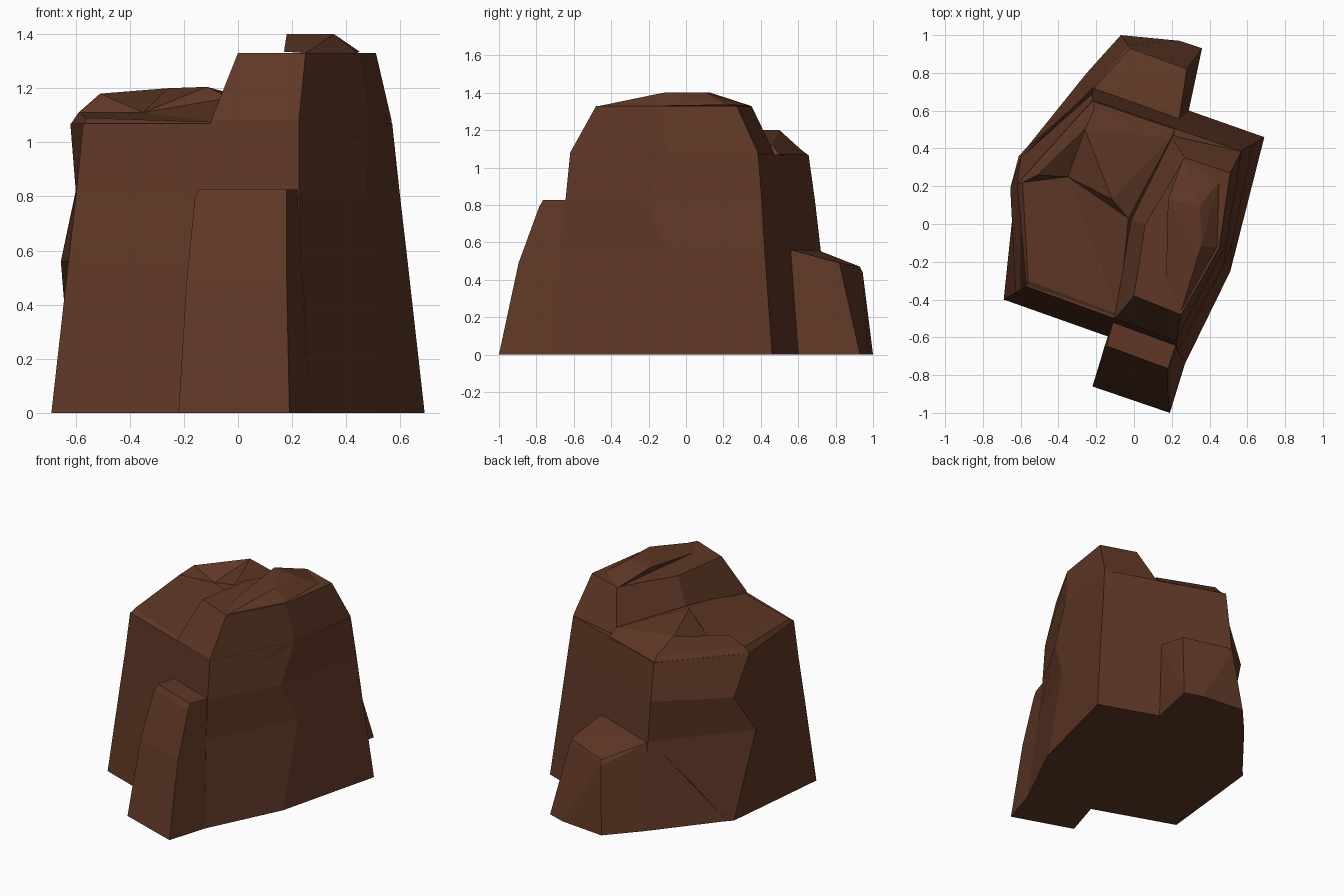
import bpy, bmesh

rock = bpy.data.materials.new("dark brown rock")
rock.diffuse_color = (0.115, 0.039, 0.019, 1)


def finish(bm, name):
    bmesh.ops.recalc_face_normals(bm, faces=bm.faces)
    me = bpy.data.meshes.new(name)
    bm.to_mesh(me)
    bm.free()
    me.materials.append(rock)
    ob = bpy.data.objects.new(name, me)
    bpy.context.collection.objects.link(ob)


def loft(name, rings):
    """rings: list of (z, [(x, y), ...]) joined from bottom to top, capped."""
    bm = bmesh.new()
    loops = [[bm.verts.new((x, y, z)) for x, y in pts] for z, pts in rings]
    for lo, hi in zip(loops, loops[1:]):
        n = len(lo)
        for i in range(n):
            j = (i + 1) % n
            bm.faces.new((lo[i], lo[j], hi[j], hi[i]))
    bm.faces.new(loops[0][::-1])
    bm.faces.new(loops[-1])
    finish(bm, name)


def hull(name, pts):
    bm = bmesh.new()
    for p in pts:
        bm.verts.new(p)
    r = bmesh.ops.convex_hull(bm, input=bm.verts)
    loose = [v for v in bm.verts if not v.link_faces]
    bmesh.ops.delete(bm, geom=loose, context='VERTS')
    finish(bm, name)


# Main six-sided body with wobbling side ridges
loft("main_body", [
    (0.00, [(-.69, -.40), (.27, -.74), (.51, -.25), (.69, .46), (-.22, .78), (-.61, .36)]),
    (0.56, [(-.627, -.363), (.235, -.675), (.52, -.10), (.627, .42), (-.22, .72), (-.655, .19)]),
    (0.82, [(-.597, -.345), (.225, -.645), (.475, -.22), (.597, .405), (-.22, .69), (-.60, .35)]),
    (1.07, [(-.572, -.33), (.225, -.62), (.49, -.10), (.57, .385), (-.22, .655), (-.62, .21)]),
])

# Taller block on the right
loft("tall_block", [
    (1.00, [(-.12, -.50), (.222, -.622), (.487, -.12), (.572, .386), (.20, .515), (-.06, .03)]),
    (1.08, [(-.10, -.50), (.225, -.619), (.49, -.10), (.568, .384), (.19, .47), (-.04, .03)]),
    (1.33, [(0, -.38), (.25, -.48), (.45, -.13), (.51, .27), (.27, .35), (.06, 0)]),
])
hull("tall_block_cap", [
    (.17, -.30, 1.335), (.27, -.29, 1.335), (.18, .13, 1.40), (.355, -.12, 1.40),
    (.35, .10, 1.40), (.45, .22, 1.335), (.26, .345, 1.33), (.44, -.12, 1.33), (.25, -.46, 1.33)])

# Uneven broken roof of the lower left block
V = dict(A=(-.56, -.30, 1.09), B=(-.08, -.48, 1.075), C=(-.03, .03, 1.165), R=(-.51, .26, 1.18),
         D=(-.35, .25, 1.11), P=(-.115, .13, 1.205), Q=(-.26, .50, 1.20), E=(.20, .46, 1.12),
         F=(-.21, .61, 1.10), G=(-.59, .22, 1.11),
         a=(-.572, -.33, 1.065), b=(-.08, -.508, 1.065), c=(.05, .0, 1.065),
         e=(.22, .506, 1.065), f=(-.22, .655, 1.065), g=(-.62, .21, 1.065))
bm = bmesh.new()
v = {k: bm.verts.new(p) for k, p in V.items()}
for f in ("ABD BCD ADG GDR RDQ DPQ DCP PCE PEQ QEF RQF GRF "
          "abBA bcCB ceEC efFE fgGF gaAG gfecba").split():
    bm.faces.new([v[k] for k in f])
finish(bm, "lower_roof")

# Front buttress
loft("front_buttress", [
    (0.00, [(-.22, -.86), (.19, -1.0), (.27, -.74), (-.11, -.50)]),
    (0.49, [(-.19, -.765), (.18, -.895), (.24, -.675), (-.10, -.48)]),
    (0.79, [(-.16, -.66), (.18, -.785), (.223, -.64), (-.10, -.48)]),
    (0.825, [(-.145, -.645), (.18, -.765), (.223, -.635), (-.10, -.48)]),
])

# Back buttress
hull("back_buttress", [
    (.29, .60, 0), (.36, .93, 0), (.24, .97, 0), (-.07, 1.0, 0), (-.25, .80, 0), (-.58, .39, 0),
    (0, .40, 0), (-.23, .70, .56), (.24, .56, .56), (0, .40, .56),
    (-.02, .93, .47), (-.03, .945, .44), (.28, .82, .49)])
